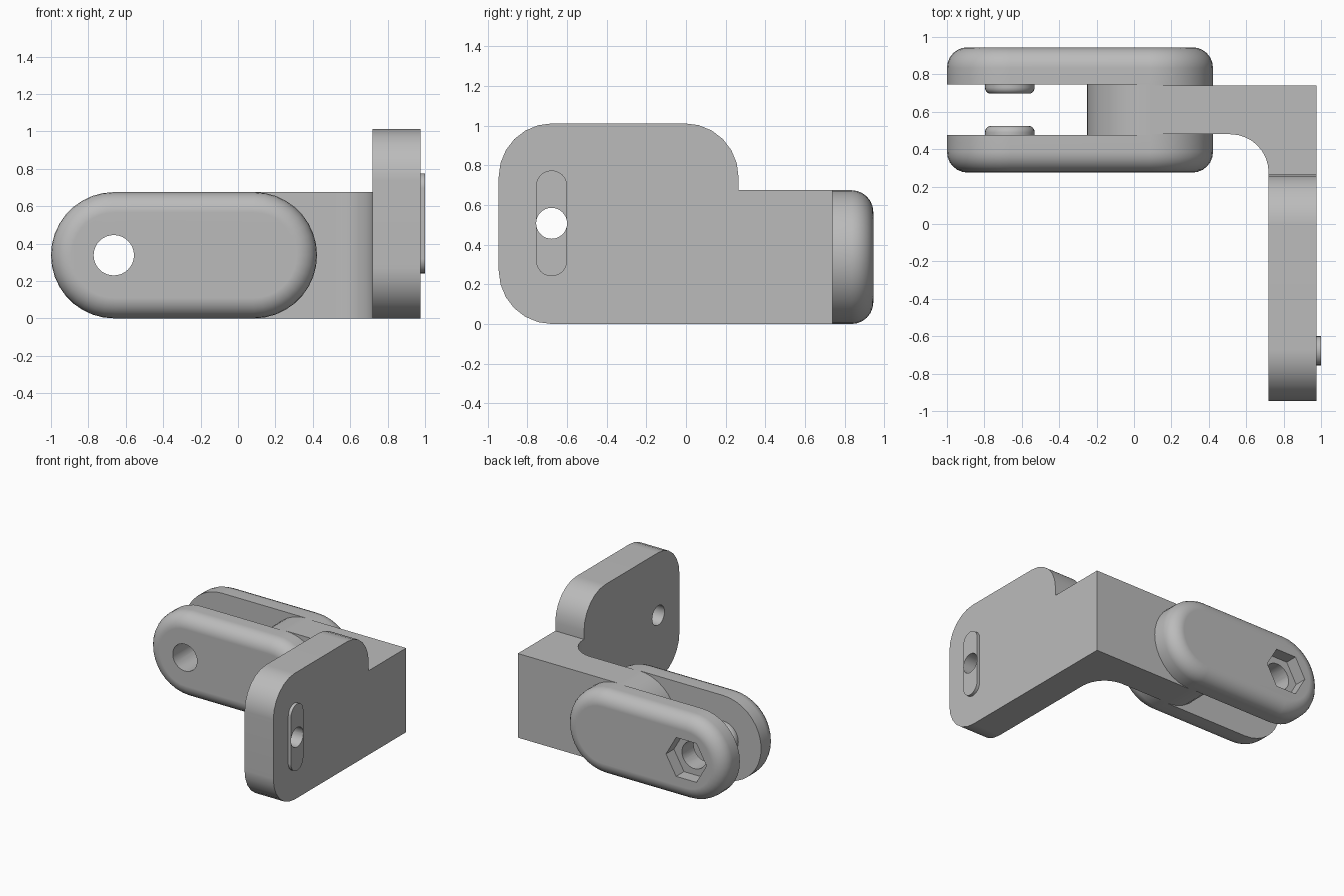
import bpy, bmesh, math
from mathutils import Vector

cube = bpy.data.objects.get("Cube")
if cube:
    bpy.data.objects.remove(cube)

grey = bpy.data.materials.new("plain_grey")
grey.use_nodes = True
colour = (0.5, 0.5, 0.5, 1)
grey.diffuse_color = colour
grey.node_tree.nodes["Principled BSDF"].inputs["Base Color"].default_value = colour


def arc(cx, cy, r, start, end, n):
    steps = [math.radians(start + (end - start) * i / n) for i in range(n + 1)]
    return [(cx + r * math.cos(t), cy + r * math.sin(t)) for t in steps]


def circle(cx, cy, r, n=32):
    return arc(cx, cy, r, 0, 360, n)[:-1]


def prism(name, outline, axis, start, end, rounding=0):
    """Extrude an outline along an axis; optionally round the rim at the end."""
    place = {"x": lambda a, b, d: (d, a, b),
             "y": lambda a, b, d: (a, d, b),
             "z": lambda a, b, d: (a, b, d)}[axis]
    bm = bmesh.new()
    base = bm.faces.new([bm.verts.new(place(a, b, start)) for a, b in outline])
    ext = bmesh.ops.extrude_face_region(bm, geom=[base], use_keep_orig=True)["geom"]
    shift = Vector(place(0, 0, end - start))
    for v in ext:
        if isinstance(v, bmesh.types.BMVert):
            v.co += shift
    bmesh.ops.recalc_face_normals(bm, faces=bm.faces[:])
    if rounding:
        cap = [f for f in ext if isinstance(f, bmesh.types.BMFace)][0]
        bmesh.ops.bevel(bm, geom=list(cap.edges), offset=rounding, segments=6,
                        profile=0.5, affect="EDGES")
        bmesh.ops.recalc_face_normals(bm, faces=bm.faces[:])
    mesh = bpy.data.meshes.new(name)
    bm.to_mesh(mesh)
    bm.free()
    mesh.materials.append(grey)
    obj = bpy.data.objects.new(name, mesh)
    bpy.context.collection.objects.link(obj)
    return obj


def activate(obj):
    bpy.ops.object.select_all(action="DESELECT")
    obj.select_set(True)
    bpy.context.view_layer.objects.active = obj


def combine(obj, tool, operation="DIFFERENCE"):
    activate(obj)
    mod = obj.modifiers.new("combine", "BOOLEAN")
    mod.operation, mod.object, mod.solver = operation, tool, "EXACT"
    bpy.ops.object.modifier_apply(modifier=mod.name)
    bpy.data.objects.remove(tool)


def finish(obj):
    activate(obj)
    bpy.ops.object.shade_smooth_by_angle(angle=math.radians(32))
    obj.modifiers.new("normals", "WEIGHTED_NORMAL").keep_sharp = True


# Shared sizes of the fork
R = 0.3375
PIVOT = (0.085, R)
BOLT = (-0.664, R)
capsule = arc(*PIVOT, R, -90, 90, 18) + arc(-1 + R, R, R, 90, 270, 18)

# Fork prongs, each with a bolt boss on the inner face
for side, inner, outer, tip in (("front", 0.475, 0.275, 0.525),
                                ("back", 0.745, 0.945, 0.695)):
    prong = prism(side + "_prong", capsule, "y", inner, outer, 0.11)
    root = inner + (outer - inner) * 0.1
    boss = prism("boss", circle(*BOLT, 0.133), "y", root, tip, 0.035)
    combine(prong, boss, "UNION")
    combine(prong, prism("bolt_hole", circle(*BOLT, 0.108), "y", 0.1, 1.1))
    if side == "back":
        combine(prong, prism("nut_pocket", circle(*BOLT, 0.18, 6), "y", 0.845, 1.1))
    finish(prong)

# Round hub between the prongs
finish(prism("hub", circle(*PIVOT, R, 36), "y", 0.475, 0.745))

# Arm with a filleted inside corner, joined to the upright plate
arm = [(PIVOT[0], 0.74), (PIVOT[0], 0.48)]
arm += arc(0.515, 0.275, 0.205, 90, 0, 8) + [(0.72, 0.265), (0.975, 0.265), (0.975, 0.74)]
bracket = prism("bracket", arm, "z", 0, 2 * R)
plate = [(0.265, 0)] + arc(-0.005, 0.742, 0.27, 0, 90, 6)
plate += arc(-0.675, 0.742, 0.27, 90, 180, 6) + arc(-0.675, 0.27, 0.27, 180, 270, 6)
combine(bracket, prism("plate", plate, "x", 0.72, 0.975), "UNION")

# Raised slot key on the plate, with a hole through both
SLOT_Y, W = -0.678, 0.078
slot = arc(SLOT_Y, 0.697, W, 0, 180, 12) + arc(SLOT_Y, 0.319, W, 180, 360, 12)
combine(bracket, prism("slot_key", slot, "x", 0.9, 1.0), "UNION")
combine(bracket, prism("plate_hole", circle(SLOT_Y, 0.508, W), "x", 0.5, 1.2))
finish(bracket)
